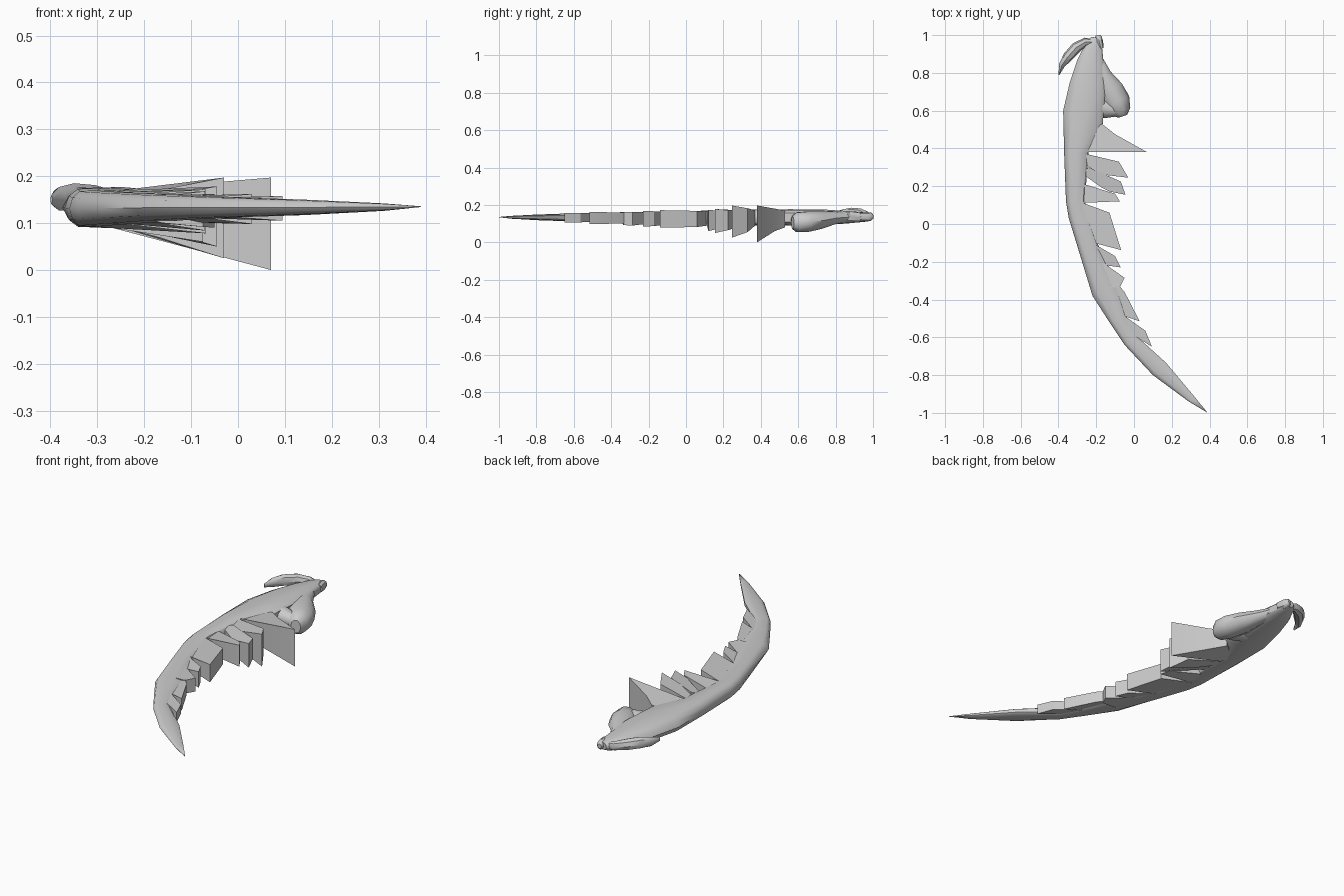
import bpy, bmesh, math
from mathutils import Vector

bone = bpy.data.materials.new("bone grey")
bone.diffuse_color = (0.6, 0.6, 0.6, 1)


def make(name, rings, angle=40):
    """Skin a list of equal-length point rings and cap both ends."""
    bm = bmesh.new()
    vr = [[bm.verts.new(p) for p in r] for r in rings]
    n = len(vr[0])
    for a, b in zip(vr, vr[1:]):
        for i in range(n):
            j = (i + 1) % n
            bm.faces.new((a[i], a[j], b[j], b[i]))
    bm.faces.new(vr[0])
    bm.faces.new(vr[-1])
    bmesh.ops.remove_doubles(bm, verts=bm.verts, dist=0.0005)
    bmesh.ops.recalc_face_normals(bm, faces=bm.faces)
    me = bpy.data.meshes.new(name)
    bm.to_mesh(me)
    bm.free()
    me.materials.append(bone)
    ob = bpy.data.objects.new(name, me)
    bpy.context.collection.objects.link(ob)
    bpy.ops.object.select_all(action='DESELECT')
    ob.select_set(True)
    bpy.context.view_layer.objects.active = ob
    bpy.ops.object.shade_smooth_by_angle(angle=math.radians(angle))
    return ob


def tube(name, stations, sides=10):
    """Round limb: stations are (x, y, z, half width, half height)."""
    pts = [Vector(s[:3]) for s in stations]
    rings = []
    for i, s in enumerate(stations):
        d = pts[min(i + 1, len(pts) - 1)] - pts[max(i - 1, 0)]
        side = Vector((d.y, -d.x, 0)).normalized()
        rings.append([pts[i] + side * s[3] * math.cos(t) + Vector((0, 0, s[4] * math.sin(t)))
                      for t in (2 * math.pi * k / sides for k in range(sides))])
    return make(name, rings)


# Curved main body: outer x, y, inner x, y, bottom z, top z
body = [
    (0.39, -1.0, 0.39, -1.0, 0.134, 0.136),
    (0.29, -0.94, 0.325, -0.92, 0.126, 0.142),
    (0.10, -0.80, 0.17, -0.735, 0.117, 0.150),
    (-0.05, -0.64, 0.01, -0.59, 0.112, 0.155),
    (-0.13, -0.52, -0.045, -0.48, 0.109, 0.158),
    (-0.22, -0.38, -0.09, -0.32, 0.104, 0.161),
    (-0.29, -0.15, -0.19, -0.11, 0.098, 0.165),
    (-0.345, 0.03, -0.25, 0.06, 0.094, 0.168),
    (-0.36, 0.12, -0.26, 0.13, 0.092, 0.170),
    (-0.37, 0.38, -0.24, 0.38, 0.090, 0.175),
    (-0.375, 0.60, -0.165, 0.53, 0.090, 0.177),
    (-0.34, 0.75, -0.15, 0.74, 0.093, 0.175),
    (-0.30, 0.87, -0.16, 0.84, 0.100, 0.168),
    (-0.25, 0.97, -0.17, 0.95, 0.110, 0.160),
    (-0.225, 0.99, -0.18, 0.985, 0.118, 0.155),
]
upper = [(0, 0), (0.07, 0.6), (0.22, 0.95), (0.6, 1.0), (0.92, 0.85), (1, 0.55)]
section = upper + [(u, -w) for u, w in reversed(upper[1:])]
rings = []
for ox, oy, ix, iy, z0, z1 in body:
    zc, h = (z0 + z1) / 2, (z1 - z0) / 2
    rings.append([(ox + (ix - ox) * u, oy + (iy - oy) * u, zc + h * w) for u, w in section])
make("curved_body", rings)

# Flared teeth: root, shoulder, tip, second root, each (x, y, bottom z, top z)
teeth = [
    [(-0.17, 0.53, .08, .17), (-0.10, 0.475, .06, .18), (0.07, 0.38, 0, .197), (-0.25, 0.38, .085, .17)],
    [(-0.25, 0.37, .09, .17), (-0.08, 0.33, .055, .182), (-0.03, 0.245, .025, .197), (-0.17, 0.262, .07, .17)],
    [(-0.24, 0.30, .09, .17), (-0.07, 0.225, .065, .172), (-0.045, 0.155, .05, .178), (-0.13, 0.172, .075, .165)],
    [(-0.26, 0.21, .09, .165), (-0.10, 0.16, .07, .170), (-0.075, 0.12, .06, .174), (-0.27, 0.112, .09, .165)],
    [(-0.28, 0.115, .09, .165), (-0.13, 0.06, .082, .168), (-0.068, -0.138, .078, .172), (-0.22, -0.098, .095, .162)],
    [(-0.22, -0.10, .097, .16), (-0.10, -0.17, .087, .166), (-0.07, -0.23, .084, .168), (-0.14, -0.22, .095, .16)],
    [(-0.17, -0.20, .10, .16), (-0.05, -0.285, .09, .162), (-0.075, -0.335, .092, .162), (-0.16, -0.34, .10, .16)],
    [(-0.11, -0.29, .103, .158), (-0.05, -0.36, .10, .160), (0.03, -0.515, .098, .162), (-0.05, -0.488, .108, .156)],
    [(-0.06, -0.48, .11, .155), (0.06, -0.565, .107, .157), (0.095, -0.65, .105, .158), (0.0, -0.59, .112, .154)],
]
for k, t in enumerate(teeth):
    # roots carry on into the body
    a, s, tip, b = t
    root = [(a[0] - 0.04, a[1] - 0.03, a[2] + .01, a[3] - .01),
            (b[0] - 0.04, b[1] + 0.02, b[2] + .01, b[3] - .01)]
    outline = [root[0], a, s, tip, b, root[1]]
    make("tooth_%d" % (k + 1), [[(p[0], p[1], p[2]) for p in outline],
                               [(p[0], p[1], p[3]) for p in outline]], 30)

# Rounded knob on the inner side near the back
tube("inner_knob", [
    (-0.20, 0.90, 0.137, 0.020, 0.020),
    (-0.165, 0.79, 0.130, 0.045, 0.036),
    (-0.125, 0.71, 0.118, 0.070, 0.050),
    (-0.090, 0.645, 0.110, 0.072, 0.057),
    (-0.068, 0.595, 0.107, 0.052, 0.055),
    (-0.060, 0.570, 0.105, 0.025, 0.035),
])
tube("knob_root", [
    (-0.24, 0.62, 0.13, 0.06, 0.035),
    (-0.15, 0.61, 0.12, 0.05, 0.045),
    (-0.08, 0.60, 0.11, 0.03, 0.040),
])

# Hook that bends back over the outer side
tube("back_hook", [
    (-0.20, 0.960, 0.137, 0.014, 0.018),
    (-0.255, 0.965, 0.143, 0.022, 0.024),
    (-0.305, 0.935, 0.152, 0.029, 0.029),
    (-0.350, 0.885, 0.155, 0.027, 0.030),
    (-0.382, 0.840, 0.152, 0.016, 0.025),
    (-0.398, 0.788, 0.150, 0.002, 0.010),
], 8)

# Small rounded end piece
tube("end_knuckle", [
    (-0.175, 0.93, 0.137, 0.016, 0.022),
    (-0.185, 0.965, 0.137, 0.021, 0.026),
    (-0.190, 0.99, 0.137, 0.019, 0.022),
    (-0.192, 1.0, 0.137, 0.010, 0.012),
], 8)
